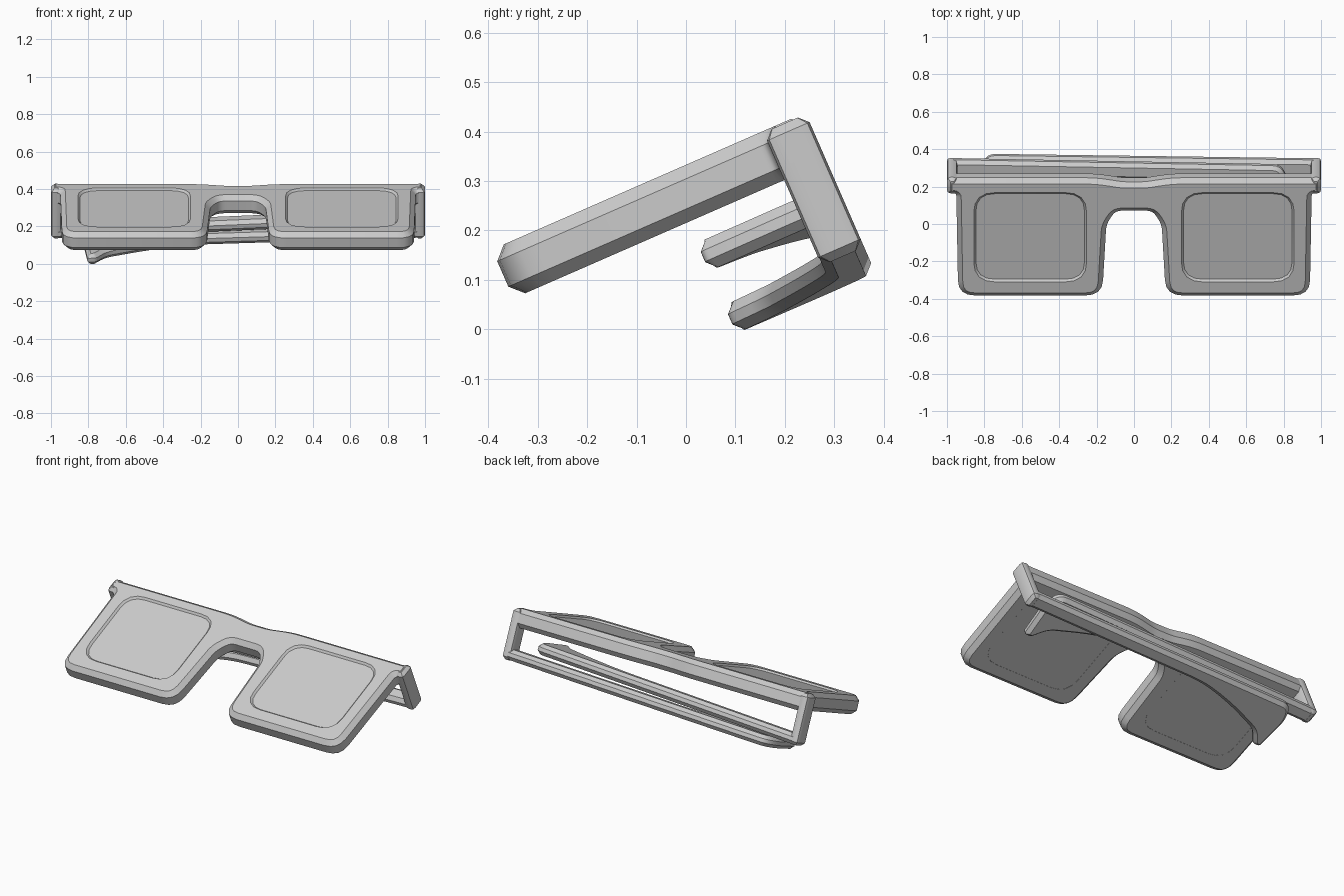
import bpy, bmesh, math
from mathutils import Matrix, Vector

if "Cube" in bpy.data.objects:
    bpy.data.objects.remove(bpy.data.objects["Cube"])

TILT = Matrix.Rotation(math.radians(23.6), 4, 'X')  # whole object leans back


def rounded(pts, seg=4):
    """Outline from (x, y, radius) corners."""
    out = []
    for i, (x, y, r) in enumerate(pts):
        p = Vector((x, y))
        a = p + (Vector(pts[i - 1][:2]) - p).normalized() * r
        b = p + (Vector(pts[(i + 1) % len(pts)][:2]) - p).normalized() * r
        for k in range(seg + 1):
            t = k / seg
            out.append(a * (1 - t) ** 2 + p * 2 * t * (1 - t) + b * t * t)
    return out


def rect(x0, x1, y0, y1, r, seg=4):
    return rounded([(x0, y0, r), (x1, y0, r), (x1, y1, r), (x0, y1, r)], seg)


def plate(name, outlines, lo, hi, bevel, yaw=0.0):
    """Chamfered slab between depths lo and hi, first outline minus the others."""
    cu = bpy.data.curves.new(name, 'CURVE')
    cu.dimensions = '2D'
    cu.fill_mode = 'BOTH'
    for o in outlines:
        s = cu.splines.new('POLY')
        s.points.add(len(o) - 1)
        for q, p in zip(s.points, o):
            q.co = (p[0], p[1], 0, 1)
        s.use_cyclic_u = True
    cu.extrude = (hi - lo) / 2 - bevel
    cu.bevel_depth = bevel
    cu.bevel_resolution = 0
    cu.offset = -bevel
    ob = bpy.data.objects.new(name, cu)
    bpy.context.collection.objects.link(ob)
    ob.matrix_world = (TILT @ Matrix.Translation((0, 0, (lo + hi) / 2))
                       @ Matrix.Rotation(yaw, 4, 'Y'))
    bpy.ops.object.select_all(action='DESELECT')
    ob.select_set(True)
    bpy.context.view_layer.objects.active = ob
    bpy.ops.object.convert(target='MESH')
    ob = bpy.context.object
    bm = bmesh.new()
    bm.from_mesh(ob.data)
    bmesh.ops.remove_doubles(bm, verts=bm.verts, dist=1e-4)
    bmesh.ops.recalc_face_normals(bm, faces=bm.faces)
    bm.to_mesh(ob.data)
    bm.free()
    bpy.ops.object.shade_smooth_by_angle(angle=math.radians(30))
    return ob


# front frame: right half outline mirrored, with two lens openings
half = [(0.06, 0.368, 0.03), (0.2, 0.392, 0.06), (1.0, 0.392, 0.03),
        (1.0, 0.308, 0.02), (0.95, 0.3, 0.015), (0.94, -0.295, 0.09),
        (0.17, -0.295, 0.09), (0.148, 0.12, 0.035), (0.1, 0.2, 0.035)]
mirror = [(-x, y, r) for x, y, r in reversed(half)]
holes = [rect(*sorted((s * 0.28, s * 0.83)), -0.178, 0.29, 0.085) for s in (1, -1)]
plate("front_frame", [rounded(half + mirror)] + holes, 0.197, 0.305, 0.026)

# lenses: slightly recessed in front, flush at the back
for s, side in ((1, "right"), (-1, "left")):
    plate("lens_" + side, [rect(*sorted((s * .245, s * .865)), -0.215, 0.325, 0.09)],
          0.1975, 0.294, 0.004)

# hinge end pieces
for s, side in ((1, "right"), (-1, "left")):
    plate("end_piece_" + side, [rect(*sorted((s * .945, s * 1.0)), 0.303, 0.397, 0.02, 2)],
          0.008, 0.302, 0.018)

# folded temple arms with hooked ear tips
arm = [(0.995, 0.397, 0.02), (-0.79, 0.397, 0.05), (-0.825, 0.3, 0.04),
       (-0.805, 0.09, 0.015), (-0.76, 0.09, 0.015), (-0.7, 0.17, 0.04),
       (-0.48, 0.25, 0.1), (-0.25, 0.305, 0.1), (0.995, 0.305, 0.02)]
plate("temple_arm_outer", [rounded(arm)], -0.022, 0.04, 0.02, -0.034)
plate("temple_arm_inner", [rounded([(-x, y, r) for x, y, r in arm])],
      0.053, 0.115, 0.02, 0.046 * -1)
